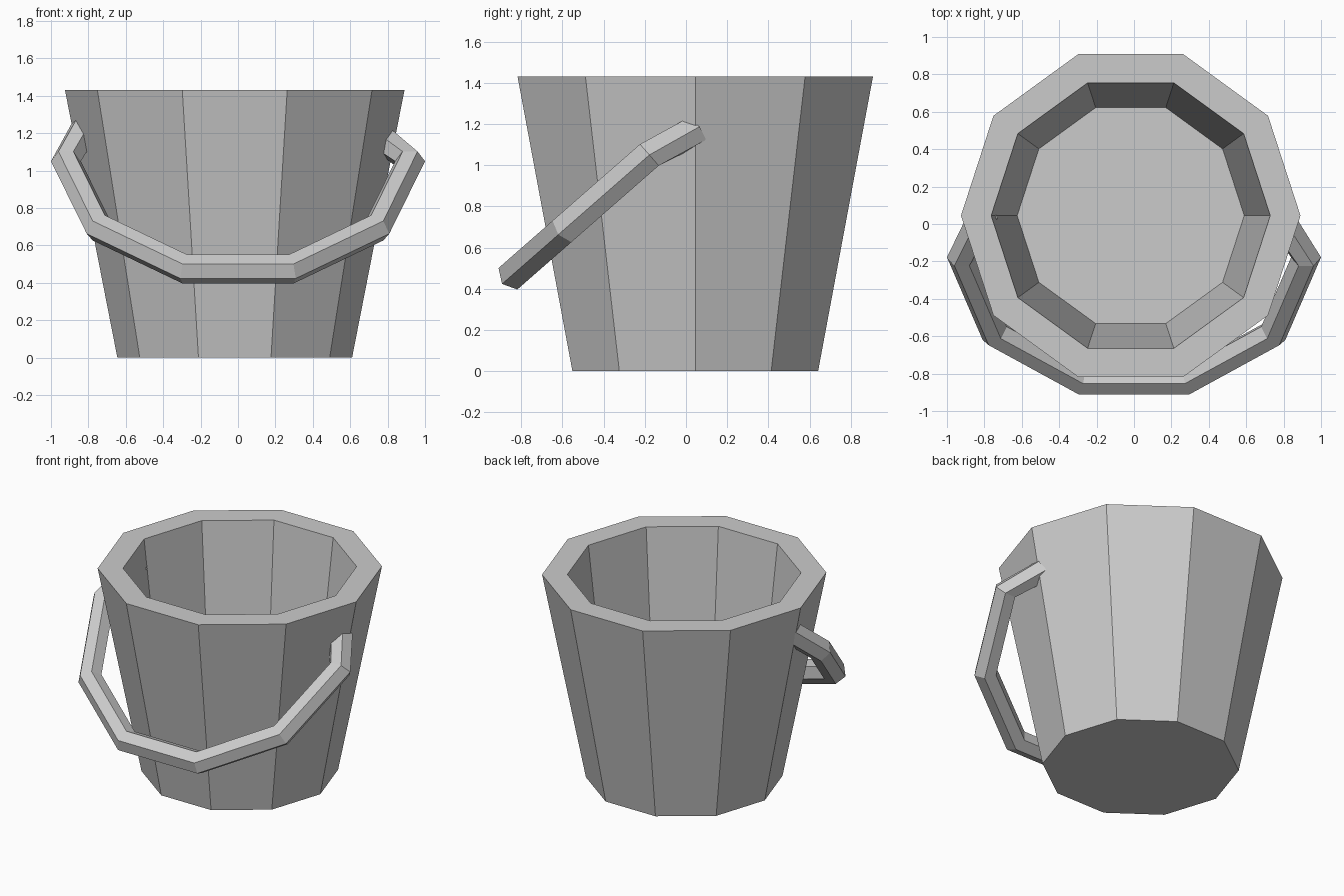
import bpy, bmesh, math
from mathutils import Vector

if "Cube" in bpy.data.objects:
    bpy.data.objects.remove(bpy.data.objects["Cube"])


def loft(name, rings, cap_ends=True):
    # Skin a row of equal-length point rings with flat quads and cap both ends
    bm = bmesh.new()
    rows = [[bm.verts.new(p) for p in ring] for ring in rings]
    n = len(rows[0])
    for a, b in zip(rows, rows[1:]):
        for i in range(n):
            j = (i + 1) % n
            bm.faces.new((a[i], a[j], b[j], b[i]))
    if cap_ends:
        bm.faces.new(rows[0])
        bm.faces.new(rows[-1])
    bmesh.ops.recalc_face_normals(bm, faces=bm.faces)
    mesh = bpy.data.meshes.new(name)
    bm.to_mesh(mesh)
    bm.free()
    obj = bpy.data.objects.new(name, mesh)
    bpy.context.collection.objects.link(obj)
    return obj


# Bucket: ten-sided profile, outside from base to rim, then inside to the floor
CX, CY, SIDES = -0.0175, 0.045, 10
profile = [(0.6275, 0.0), (0.9075, 1.43), (0.746, 1.43), (0.607, 0.24)]
loft("bucket", [[(CX + r * math.cos(math.tau * i / SIDES),
                  CY + r * math.sin(math.tau * i / SIDES), z)
                 for i in range(SIDES)] for r, z in profile])

# Handle: half of a ten-sided hoop with a hexagonal bar, hanging to the front
centre = Vector((0, -0.178, 1.05))
tilt = math.radians(41.2)
across = Vector((1, 0, 0))
along = Vector((0, math.cos(tilt), math.sin(tilt)))
normal = across.cross(along)
HOOP, BAR = 0.92, 0.08


def bar_ring(angle, middle=None):
    a = math.radians(angle)
    radial = across * math.cos(a) + along * math.sin(a)
    mid = middle if middle else centre + radial * HOOP
    return [mid + BAR * (radial * math.cos(k * math.pi / 3)
                         + normal * math.sin(k * math.pi / 3)) for k in range(6)]


# Hoop sections, with both ends bent into the bucket wall
rings = [bar_ring(-206, Vector((-0.80, 0.06, 1.26)))]
rings += [bar_ring(a) for a in range(-180, 1, 36)]
rings += [bar_ring(25, Vector((0.775, 0.04, 1.165)))]
loft("handle", rings)
